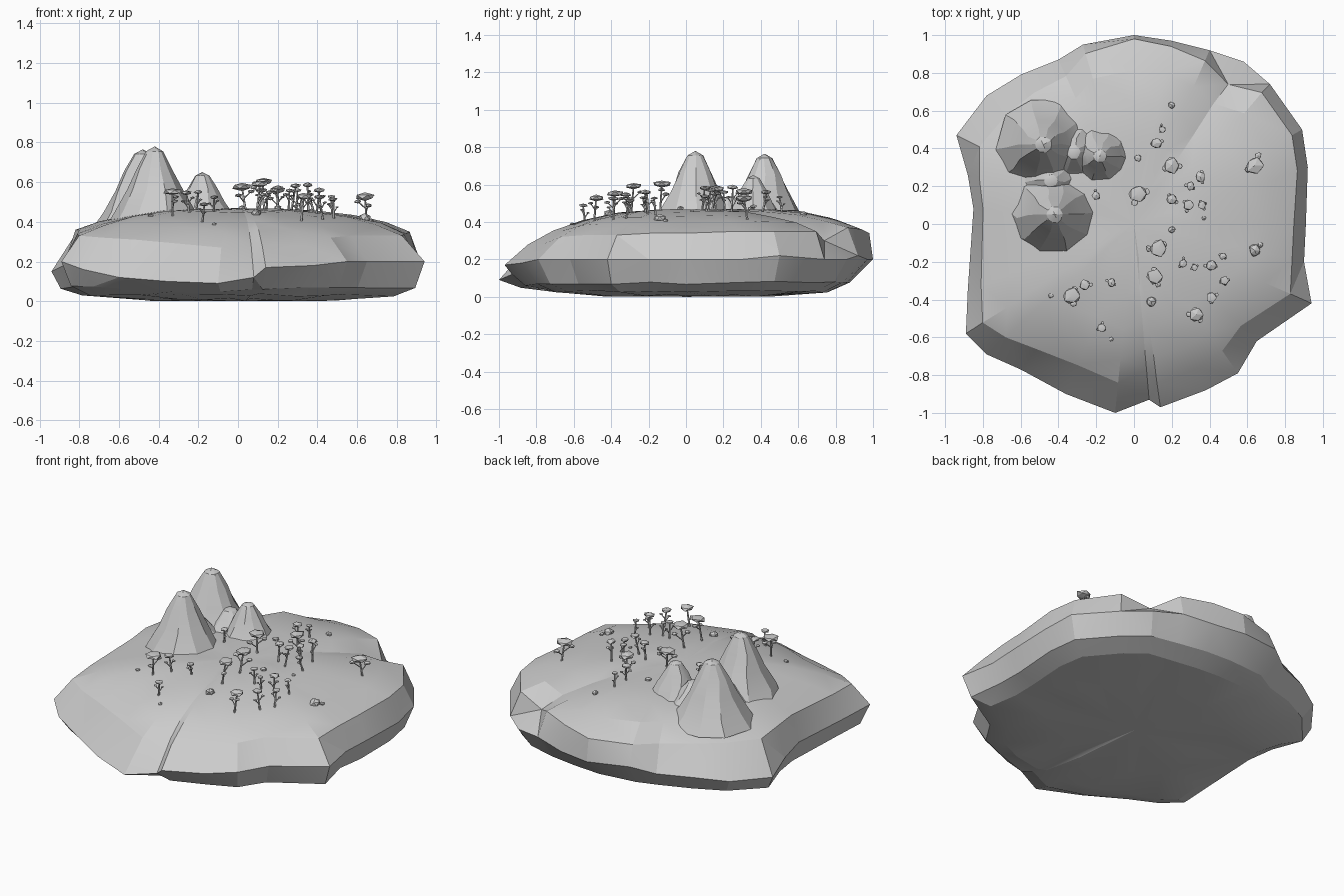
import bpy, bmesh, math, random
from mathutils import Vector, Matrix
from mathutils.bvhtree import BVHTree

cube = bpy.data.objects.get("Cube")
if cube:
    bpy.data.objects.remove(cube, do_unlink=True)
random.seed(7)

stone = bpy.data.materials.new("pale_grey")
stone.use_nodes = True
stone.diffuse_color = (0.6, 0.6, 0.6, 1)
stone.node_tree.nodes["Principled BSDF"].inputs["Base Color"].default_value = (0.6, 0.6, 0.6, 1)


def finish(bm, name, angle):
    """Turn a bmesh into a shaded object."""
    bmesh.ops.recalc_face_normals(bm, faces=bm.faces)
    mesh = bpy.data.meshes.new(name)
    bm.to_mesh(mesh)
    bm.free()
    mesh.materials.append(stone)
    obj = bpy.data.objects.new(name, mesh)
    bpy.context.collection.objects.link(obj)
    bpy.ops.object.select_all(action="DESELECT")
    bpy.context.view_layer.objects.active = obj
    obj.select_set(True)
    bpy.ops.object.shade_smooth_by_angle(angle=math.radians(angle))
    obj.select_set(False)
    return obj


def jitter(amount):
    return random.uniform(-amount, amount)


def loft(bm, rings, start=None, end=None):
    """Skin closed rings of points, with optional pole points."""
    loops = [[bm.verts.new(p) for p in ring] for ring in rings]
    count = len(loops[0])
    for low, high in zip(loops, loops[1:]):
        for i in range(count):
            j = (i + 1) % count
            bm.faces.new((low[i], low[j], high[j], high[i]))
    for pole, loop in ((start, loops[0]), (end, loops[-1])):
        if pole is not None:
            tip = bm.verts.new(pole)
            for i in range(count):
                bm.faces.new((tip, loop[i], loop[(i + 1) % count]))


# Island outline in hundredths: x, y, rim height, shoulder height, shoulder scale
coast = [
    (91, 0, 20, 34, 93), (92, 30, 20, 35, 94), (89, 50, 22, 35, 94),
    (72, 74, 20, 35, 94), (58, 86, 20, 30, 86), (40, 92, 22, 37, 94),
    (20, 97, 20, 36, 97), (0, 100, 20, 34, 98), (-27, 95, 22, 34, 95),
    (-40, 87, 18, 33, 90), (-60, 79, 18, 34, 88), (-78, 68, 16, 34, 86),
    (-94, 47, 15, 34, 87), (-88, 26, 18, 36, 93), (-85, 8, 20, 36, 94),
    (-88, -35, 20, 34, 92), (-89, -58, 20, 33, 90), (-78, -69, 16, 32, 87),
    (-60, -77, 12, 31, 86), (-36, -90, 10, 29, 83), (-10, -100, 9, 27, 84),
    (8, -93, 12, 28, 83), (14, -97, 17, 28, 87), (38, -88, 18, 28, 87),
    (55, -79, 20, 32, 85), (65, -62, 20, 33, 87), (94, -42, 20, 33, 88),
    (90, -20, 20, 34, 93)]
coast = [[v / 100 for v in row] for row in coast]
TOP = 0.467


def under_ring(inset, base, climb):
    """Ring below the rim, tucked in further at the front and back."""
    return [(x * (inset + 0.08 * abs(x)), y * (inset + 0.08 * abs(x)),
             base + rim * climb + jitter(0.008)) for x, y, rim, *_ in coast]


def swell(x, y):
    """Gentle rise behind the mountains."""
    return 0.035 * math.exp(-((x + 0.15) ** 2 + (y - 0.65) ** 2) / 0.06)


# Island: flat underside, undercut wall, rim, shoulder and domed top
rings = [under_ring(0.45, 0.008, 0), under_ring(0.76, 0.03, 0), under_ring(0.875, 0.03, 0.22)]
rings.append([(x, y, rim) for x, y, rim, *_ in coast])
rings.append([(x * s, y * s, top) for x, y, rim, top, s in coast])
for part, rise in ((0.85, 0.42), (0.66, 0.7), (0.45, 0.9), (0.22, 0.98)):
    loop = []
    for x, y, rim, top, s in coast:
        px, py = [v * s * part * (1 + jitter(0.02)) for v in (x, y)]
        loop.append((px, py, top + (TOP - top) * rise + swell(px, py) + jitter(0.004)))
    rings.append(loop)
bm = bmesh.new()
loft(bm, rings, (0, 0, 0), (0, 0, TOP))
bmesh.ops.triangulate(bm, faces=bm.faces)
bmesh.ops.recalc_face_normals(bm, faces=bm.faces)
terrain = BVHTree.FromBMesh(bm)
finish(bm, "island", 16)


def ground(x, y):
    return terrain.ray_cast(Vector((x, y, 2)), Vector((0, 0, -1)))[0].z


# Mountains: faceted cones with a flared foot and a blunt peak
def mountain(name, x, y, rx, ry, peak):
    base, sides = 0.37, 10
    levels = []
    for width, rise in ((1.15, 0), (0.9, 0.2), (0.62, 0.47), (0.42, 0.72), (0.2, 0.94)):
        loop = []
        for i in range(sides):
            a = math.tau * i / sides + jitter(0.12)
            w = width * (1 + jitter(0.06))
            loop.append((x + rx * w * math.cos(a), y + ry * w * math.sin(a),
                         base + (peak - base) * rise))
        levels.append(loop)
    bm = bmesh.new()
    loft(bm, levels, end=(x, y, peak))
    finish(bm, name, 20)


mountain("front_mountain", -0.42, 0.05, 0.22, 0.22, 0.78)
mountain("back_mountain", -0.48, 0.42, 0.23, 0.21, 0.765)
mountain("small_mountain", -0.18, 0.36, 0.18, 0.17, 0.65)
mountain("back_saddle", -0.32, 0.38, 0.18, 0.18, 0.57)
mountain("front_saddle", -0.44, 0.23, 0.18, 0.16, 0.54)


# Trees: thin leaning trunk, side branches and flattened crowns
def limb(bm, start, end, radius):
    axis = end - start
    turn = axis.to_track_quat("Z", "Y").to_matrix().to_4x4()
    bmesh.ops.create_cone(bm, cap_ends=True, segments=5, radius1=radius, radius2=radius * 0.6,
                          depth=axis.length,
                          matrix=Matrix.Translation((start + end) / 2) @ turn)


def blob(bm, centre, size, flat):
    made = bmesh.ops.create_icosphere(bm, subdivisions=1, radius=1)["verts"]
    for v in made:
        v.co *= 1 + jitter(0.15)
        v.co = Vector(centre) + Vector((v.co.x * size, v.co.y * size, v.co.z * size * flat))


def tree(number, x, y, size, height):
    z = ground(x, y)
    crown = Vector((x, y, z + height))
    foot = Vector((x + jitter(0.025), y + jitter(0.025), z - 0.02))
    bm = bmesh.new()
    limb(bm, foot, crown, 0.007)
    blob(bm, crown, size, 0.4)
    a = random.uniform(0, math.tau)
    for rise, turn in ((0.6, 0), (0.75, 2.5)):
        out = Vector((math.cos(a + turn), math.sin(a + turn), 0.2)) * size * 0.9
        side = foot.lerp(crown, rise) + out
        limb(bm, foot.lerp(crown, rise - 0.2), side, 0.004)
        blob(bm, side, size * 0.4, 0.5)
    finish(bm, f"tree_{number}", 20)


# Tree positions in hundredths: x, y, crown radius, height
groves = [
    (64, 31, 5, 11), (2, 16, 5, 11), (-33, -38, 4.5, 12), (20, 31, 4.5, 11),
    (13, -13, 5, 14), (11, -28, 4.5, 14), (33, -48, 4, 12), (35, 25, 3, 13),
    (30, 20, 2.5, 10), (29, 10, 3, 12), (36, 10, 2.5, 8), (20, 13, 3, 11),
    (26, -21, 2.5, 10), (32, -23, 2, 8), (41, -22, 3, 12), (47, -17, 2, 9),
    (41, -39, 3, 11), (48, -30, 2.5, 9), (-12, -31, 2.5, 7), (-26, -32, 3, 10),
    (-17, -55, 2.5, 9), (-20, 15, 2.5, 9), (12, 43, 3, 10), (15, 50, 2, 8)]
for n, spec in enumerate(groves):
    tree(n + 1, *[v / 100 for v in spec])

# Boulders scattered on the ground
boulders = [(64, -14, 3.5), (9, -41, 3), (-44, -38, 1.5), (20, 63, 2), (20, -3, 2),
            (2, 35, 2), (37, 3, 1.3), (-12, -61, 1.3), (67, -11, 1.5)]
for n, (x, y, size) in enumerate(boulders):
    bm = bmesh.new()
    x, y, size = x / 100, y / 100, size / 100
    blob(bm, (x, y, ground(x, y) + size * 0.2), size, 0.7)
    finish(bm, f"boulder_{n + 1}", 20)
